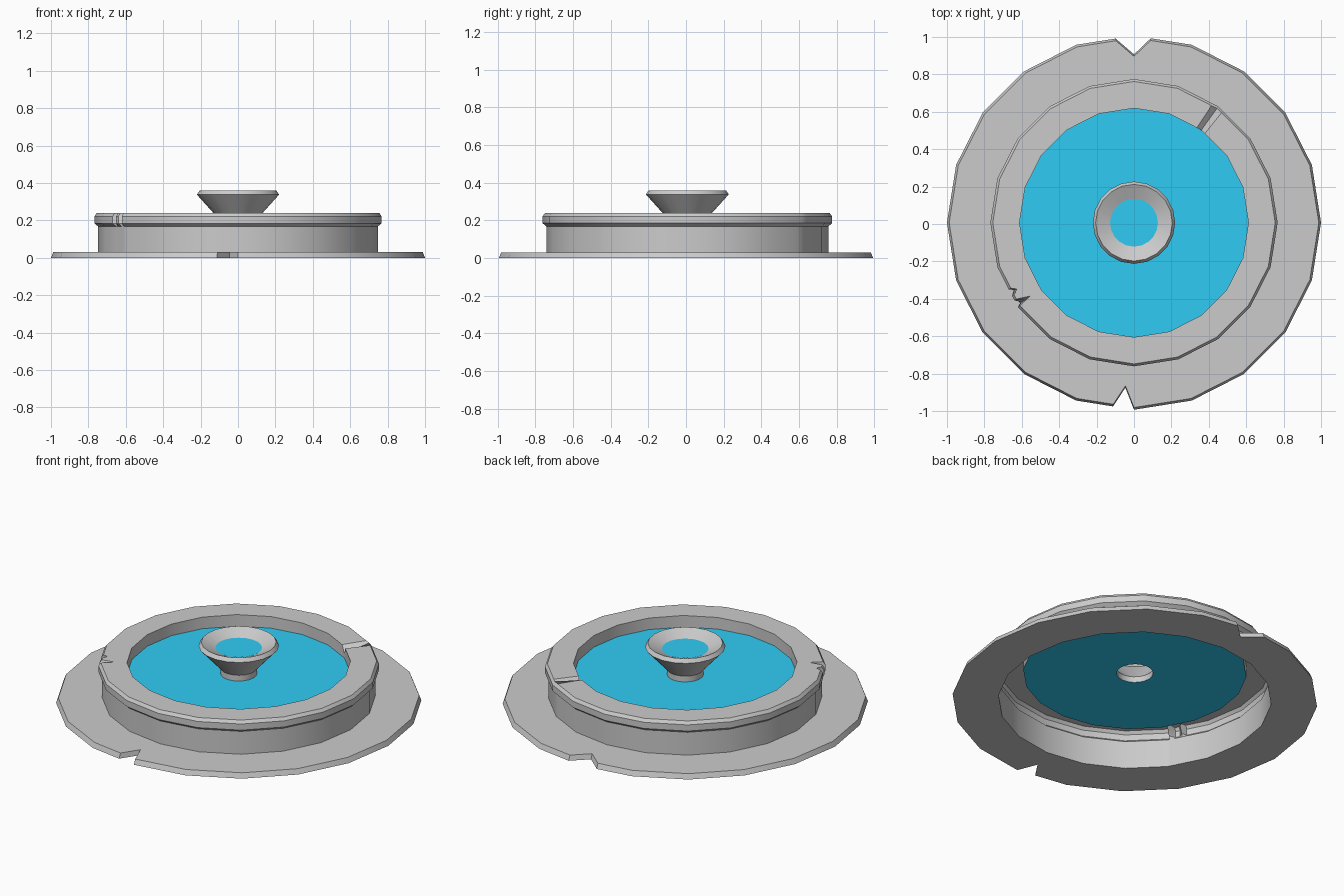
import bpy, bmesh
from math import radians, cos, sin, pi

if "Cube" in bpy.data.objects:
    bpy.data.objects.remove(bpy.data.objects["Cube"])

SIDES = 20
Y0 = 0.007  # the notched plate shifts the centre slightly
REGULAR = [i * 360 / SIDES for i in range(SIDES)]


def flat_radius(r, deg):
    """Radius of a regular polygon with corner radius r at a given angle."""
    step = 360 / SIDES
    return r * cos(pi / SIDES) / cos(radians(deg % step - step / 2))


def lathe(name, profile, extra=(), dents=None, cap=False, material=None):
    """Revolve an open profile; dents maps (ring, angle) to (radius scale, z shift)."""
    dents = dents or {}
    angles = sorted(set(REGULAR) | set(extra))
    bm = bmesh.new()
    rings = []
    for k, (r, z) in enumerate(profile):
        ring = []
        for a in angles:
            scale, dz = dents.get((k, a), (1, 0))
            rr = flat_radius(r, a) * scale
            ring.append(bm.verts.new((rr * cos(radians(a)), rr * sin(radians(a)) + Y0, z + dz)))
        rings.append(ring)
    n = len(angles)
    for lo, hi in zip(rings, rings[1:]):
        for j in range(n):
            m = (j + 1) % n
            bm.faces.new((lo[j], lo[m], hi[m], hi[j]))
    if cap:
        bm.faces.new(rings[-1])
    mesh = bpy.data.meshes.new(name)
    bm.to_mesh(mesh)
    bm.free()
    obj = bpy.data.objects.new(name, mesh)
    bpy.context.collection.objects.link(obj)
    if material:
        mesh.materials.append(material)
    bpy.context.view_layer.objects.active = obj
    bpy.ops.object.select_all(action='DESELECT')
    obj.select_set(True)
    bpy.ops.object.shade_smooth_by_angle(angle=radians(25))
    return obj


water_blue = bpy.data.materials.new("water_blue")
water_blue.diffuse_color = (0.03, 0.6, 0.9, 1)
water_blue.use_nodes = True
water_blue.node_tree.nodes["Principled BSDF"].inputs["Base Color"].default_value = water_blue.diffuse_color

# Ground plate with two chipped V notches
notches = {(k, a): (s, 0) for k in (1, 2) for a, s in ((90, 0.9), (267, 0.89))}
lathe("ground_plate", [(0.748, 0), (1, 0), (0.988, 0.03), (0.748, 0.03)],
      extra=(84.8, 95.7, 263.5, 267), dents=notches)

# Basin wall with overhanging rim, one crack and two chips
crack = {(5, 54): (1, -0.045)}
chips = {(2, 209.5): (0.965, 0), (3, 209.5): (0.93, 0), (4, 209.5): (0.965, 0),
         (2, 215.3): (0.96, 0), (3, 215.3): (0.92, 0), (4, 215.3): (0.9, 0)}
lathe("basin_wall",
      [(0.748, 0), (0.748, 0.168), (0.768, 0.185), (0.768, 0.222),
       (0.755, 0.24), (0.612, 0.24), (0.612, 0.17)],
      extra=(51.5, 56.5, 208, 209.5, 211, 213, 215.3, 218),
      dents={**crack, **chips})

# Basin water, open under the central bowl
lathe("basin_water", [(0.612, 0.17), (0.1, 0.17)], material=water_blue)

# Central bowl: short neck, flared cup and inner slope
lathe("fountain_bowl", [(0.1, 0.17), (0.1, 0.205), (0.22, 0.338),
                        (0.205, 0.36), (0.127, 0.325)])
lathe("bowl_water", [(0.128, 0.326), (0.06, 0.326)], cap=True, material=water_blue)
